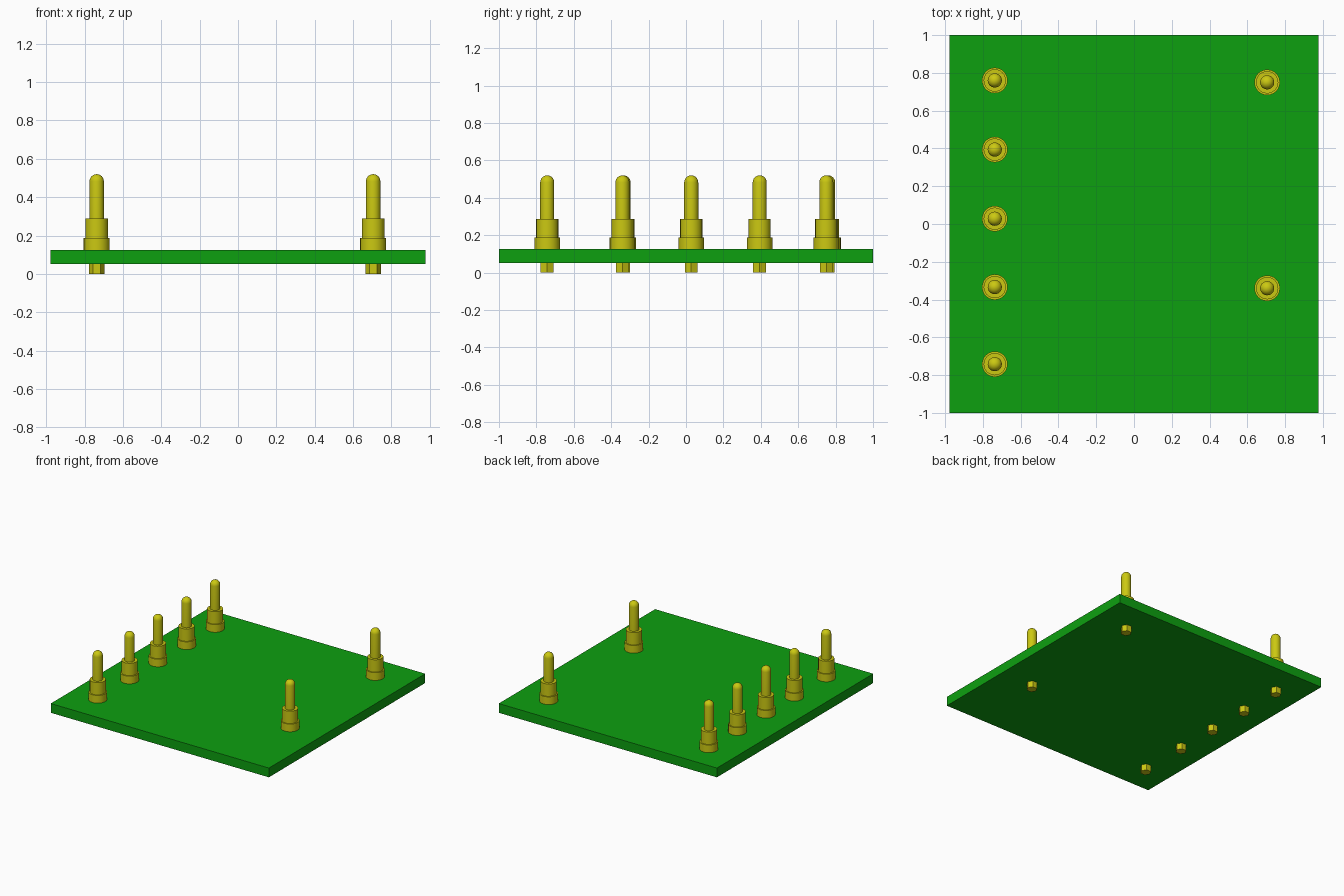
import bpy
import bmesh
import math

if "Cube" in bpy.data.objects:
    bpy.data.objects.remove(bpy.data.objects["Cube"], do_unlink=True)


def material(name, color):
    m = bpy.data.materials.new(name)
    m.use_nodes = True
    m.diffuse_color = color
    m.node_tree.nodes["Principled BSDF"].inputs["Base Color"].default_value = color
    return m


green = material("board green", (0.004, 0.35, 0.005, 1))
brass = material("brass yellow", (0.60, 0.58, 0.006, 1))


def add_lathe(bm, profile, sides):
    """Revolve (radius, z) points around z; zero radius closes an end."""
    rings = []
    for r, z in profile:
        if r < 1e-6:
            rings.append([bm.verts.new((0, 0, z))] * sides)
        else:
            angles = [2 * math.pi * i / sides for i in range(sides)]
            rings.append([bm.verts.new((r * math.cos(a), r * math.sin(a), z)) for a in angles])
    for low, high in zip(rings, rings[1:]):
        for i in range(sides):
            j = (i + 1) % sides
            corners = list(dict.fromkeys((low[i], low[j], high[j], high[i])))
            bm.faces.new(corners)


# Circuit board slab
bpy.ops.mesh.primitive_cube_add(size=1, location=(0, 0, 0.088))
board = bpy.context.object
board.name = "board"
board.scale = (1.954, 2.0, 0.075)
bpy.ops.object.transform_apply(location=False, rotation=False, scale=True)
board.data.materials.append(green)

# Contact pin: stepped collar, round shaft with domed tip, hexagonal tail
R, TIP = 0.0375, 0.52
dome = [(R * math.cos(k * math.pi / 12), TIP - R + R * math.sin(k * math.pi / 12))
        for k in range(7)]
bm = bmesh.new()
add_lathe(bm, [(0, 0.12), (0.068, 0.12), (0.068, 0.188), (0.059, 0.188),
               (0.059, 0.288), (R, 0.288)] + dome, 24)
add_lathe(bm, [(0, 0), (0.04, 0), (0.04, 0.10), (0, 0.10)], 6)
bmesh.ops.recalc_face_normals(bm, faces=bm.faces)
pin_mesh = bpy.data.meshes.new("contact_pin")
bm.to_mesh(pin_mesh)
bm.free()
pin_mesh.materials.append(brass)

# Five pins on the right edge, two on the left
rows = {"right_pin": (-0.737, (-0.742, -0.334, 0.028, 0.394, 0.76)),
        "left_pin": (0.705, (-0.34, 0.75))}
pins = []
for name, (x, ys) in rows.items():
    for i, y in enumerate(ys):
        pin = bpy.data.objects.new(f"{name}_{i + 1}", pin_mesh)
        pin.location = (x, y, 0)
        bpy.context.collection.objects.link(pin)
        pins.append(pin)

# Smooth the round surfaces, keep the steps and the hexagon sharp
bpy.ops.object.select_all(action="DESELECT")
pins[0].select_set(True)
bpy.context.view_layer.objects.active = pins[0]
bpy.ops.object.shade_smooth_by_angle(angle=math.radians(30))
